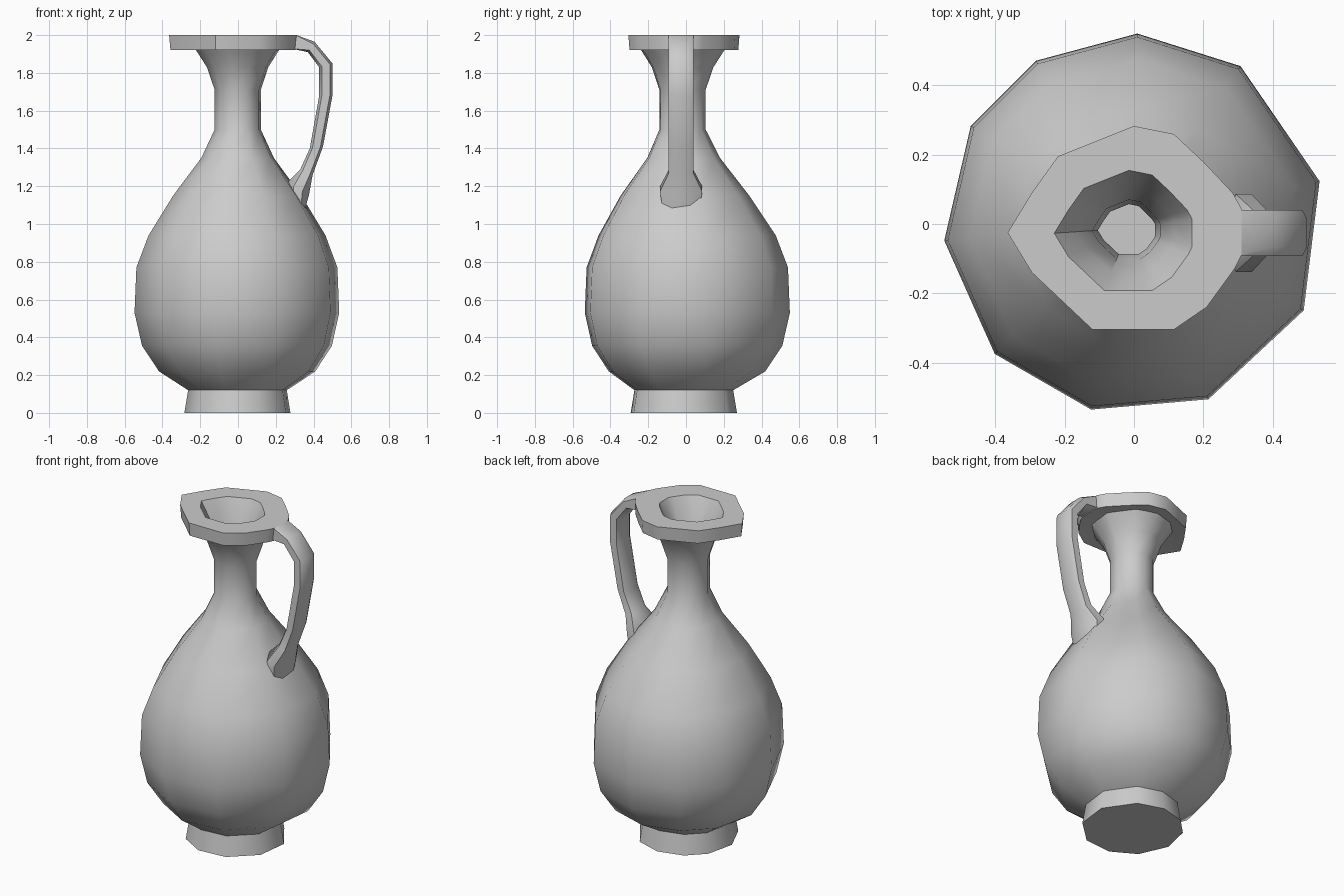
import bpy
import bmesh
import math

cube = bpy.data.objects.get("Cube")
if cube:
    bpy.data.objects.remove(cube)

clay = bpy.data.materials.new("grey clay")
clay.use_nodes = True
grey = (0.6, 0.6, 0.6, 1)
clay.diffuse_color = grey
clay.node_tree.nodes["Principled BSDF"].inputs["Base Color"].default_value = grey


def skin(name, rings, sharp_angle, cap_start=False, cap_end=False):
    """Join a row of equal rings with quads, and close the ends on request."""
    bm = bmesh.new()
    loops = [[bm.verts.new(point) for point in ring] for ring in rings]
    for lower, upper in zip(loops, loops[1:]):
        count = len(lower)
        for i in range(count):
            j = (i + 1) % count
            bm.faces.new((lower[i], lower[j], upper[j], upper[i]))
    if cap_start:
        bm.faces.new(loops[0][::-1])
    if cap_end:
        bm.faces.new(loops[-1])
    if cap_start and cap_end:
        bmesh.ops.recalc_face_normals(bm, faces=bm.faces)
    mesh = bpy.data.meshes.new(name)
    bm.to_mesh(mesh)
    bm.free()
    mesh.materials.append(clay)
    obj = bpy.data.objects.new(name, mesh)
    bpy.context.collection.objects.link(obj)
    bpy.ops.object.select_all(action='DESELECT')
    obj.select_set(True)
    bpy.context.view_layer.objects.active = obj
    bpy.ops.object.shade_smooth_by_angle(angle=math.radians(sharp_angle))
    return obj


# Foot, belly and neck: an uneven ten-sided section turned along a profile
corner_angles = [13, 56, 89, 121, 149, 185, 223, 257, 293, 333]
corners = [(math.cos(math.radians(a)), math.sin(math.radians(a)))
           for a in corner_angles]


def turned_ring(height, radius, shift):
    return [(radius * x, radius * y + shift, height) for x, y in corners]


# height, radius, sideways shift
profile = [
    (0, .285, -.015), (.12, .265, -.015), (.22, .42, 0), (.355, .51, 0),
    (.53, .55, 0), (.77, .54, 0), (.94, .475, 0), (1.15, .345, -.01),
    (1.35, .195, -.015), (1.5, .124, -.02), (1.71, .124, -.02),
    (1.83, .165, -.02), (1.9, .21, -.02), (1.93, .23, -.02),
]
skin("vessel_body", [turned_ring(*row) for row in profile], 60, cap_start=True)

# Lip: a flat, uneven collar that folds inwards into the throat
lip_outline = [
    (.31, .045), (.285, .09), (.2, .18), (.115, .26), (0, .283),
    (-.22, .195), (-.295, .09), (-.365, -.025), (-.295, -.14),
    (-.12, -.305), (.115, -.305), (.21, -.24), (.29, -.13), (.31, -.09),
]


def lip_ring(height, scale, dx=0, dy=0):
    return [(scale * x + dx, scale * y + dy, height) for x, y in lip_outline]


hole = (-.015, -.012)
lip_rings = [
    lip_ring(1.93, .6, *hole),
    lip_ring(1.92, .98),
    lip_ring(2, 1),
    lip_ring(2, .59, *hole),
    lip_ring(1.89, .42, *hole),
    lip_ring(1.75, .29, *hole),
    lip_ring(1.5, .245, *hole),
]
skin("lip_and_throat", lip_rings, 40)

# Handle: eight-sided strap, given by its inner and outer edge
handle_y = -.026


def strap_ring(inner, outer, half_width, chamfer):
    section = [(1, chamfer), (chamfer, 1), (-chamfer, 1), (-1, chamfer),
               (-1, -chamfer), (-chamfer, -1), (chamfer, -1), (1, -chamfer)]
    mid = [(a + b) / 2 for a, b in zip(inner, outer)]
    half = [(b - a) / 2 for a, b in zip(inner, outer)]
    return [(mid[0] + u * half[0], handle_y + v * half_width,
             mid[1] + u * half[1]) for u, v in section]


strap = [
    ((.3, 1.925), (.31, 2), .067, .95),
    ((.37, 1.91), (.405, 1.965), .067, .6),
    ((.43, 1.83), (.5, 1.85), .067, .6),
    ((.43, 1.68), (.5, 1.68), .067, .6),
    ((.38, 1.4), (.45, 1.41), .067, .6),
    ((.33, 1.29), (.395, 1.26), .067, .6),
    ((.26, 1.22), (.375, 1.15), .112, .4),
    ((.27, 1.14), (.355, 1.08), .1, .5),
]
skin("handle", [strap_ring(*row) for row in strap], 50,
     cap_start=True, cap_end=True)
